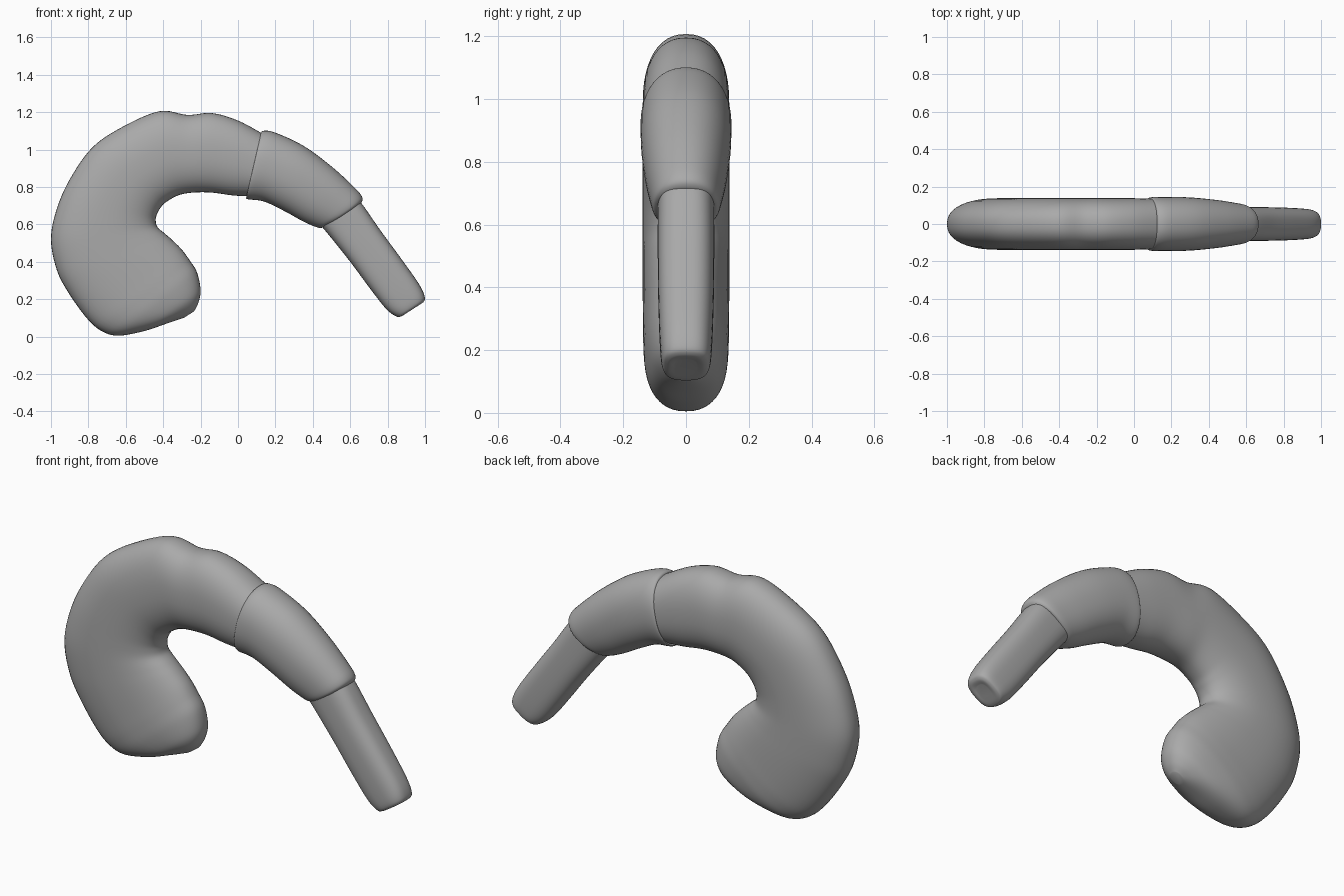
import bpy
import bmesh
from math import cos, sin, tau
from mathutils import Vector

cube = bpy.data.objects.get("Cube")
if cube:
    bpy.data.objects.remove(cube)

grey = bpy.data.materials.new("neutral_grey")
grey.use_nodes = True
GREY = (0.4, 0.4, 0.4, 1)
grey.diffuse_color = GREY
grey.node_tree.nodes["Principled BSDF"].inputs["Base Color"].default_value = GREY

SIDES = 48
STEPS = 6


def smooth(rows):
    """Catmull-Rom interpolation of section rows."""
    rows = [Vector(r) for r in rows]
    out = []
    for i in range(len(rows) - 1):
        a, b, c, d = (rows[min(max(i + k, 0), len(rows) - 1)] for k in (-1, 0, 1, 2))
        for s in range(STEPS):
            t = s / STEPS
            out.append(b + (c - a) * (t / 2) + (a * 2 - b * 5 + c * 4 - d) * (t * t / 2)
                       + (b * 3 - a - c * 3 + d) * (t ** 3 / 2))
    return out + [rows[-1]]


def loft(name, rows, power):
    """Skin rounded sections: outer x, outer z, inner x, inner z, half depth."""
    bm = bmesh.new()
    rings = []
    for ox, oz, ix, iz, depth in smooth(rows):
        outer, inner = Vector((ox, 0, oz)), Vector((ix, 0, iz))
        mid, half = (outer + inner) / 2, (outer - inner) / 2
        ring = []
        for k in range(SIDES):
            c, s = cos(tau * k / SIDES), sin(tau * k / SIDES)
            u = abs(c) ** (2 / power) * (1 if c > 0 else -1)
            v = abs(s) ** (2 / power) * (1 if s > 0 else -1)
            ring.append(bm.verts.new(mid + half * u + Vector((0, depth * v, 0))))
        rings.append(ring)
    for r, q in zip(rings, rings[1:]):
        for k in range(SIDES):
            n = (k + 1) % SIDES
            bm.faces.new((r[k], r[n], q[n], q[k]))
    bm.faces.new(rings[0])
    bm.faces.new(rings[-1])
    bmesh.ops.recalc_face_normals(bm, faces=bm.faces)
    mesh = bpy.data.meshes.new(name)
    bm.to_mesh(mesh)
    bm.free()
    mesh.materials.append(grey)
    obj = bpy.data.objects.new(name, mesh)
    bpy.context.collection.objects.link(obj)
    bpy.ops.object.select_all(action="DESELECT")
    obj.select_set(True)
    bpy.context.view_layer.objects.active = obj
    bpy.ops.object.shade_smooth_by_angle(angle=0.8)


# Curled main body, from the sleeve seam round to the blunt end
loft("curled_body", [
    (.14, 1.08, .06, .75, .135), (0, 1.155, -.03, .755, .138),
    (-.14, 1.195, -.14, .77, .138), (-.27, 1.185, -.24, .77, .138),
    (-.42, 1.205, -.32, .755, .138), (-.62, 1.12, -.39, .715, .138),
    (-.78, 1.01, -.42, .68, .138), (-.9, .84, -.435, .65, .138),
    (-.97, .68, -.44, .62, .138), (-1, .52, -.43, .585, .138),
    (-.97, .36, -.39, .55, .138), (-.91, .24, -.35, .515, .138),
    (-.81, .1, -.3, .465, .137), (-.73, .03, -.26, .41, .136),
    (-.64, .005, -.22, .345, .13), (-.5, .03, -.2, .25, .108),
    (-.38, .07, -.212, .18, .07), (-.29, .1, -.235, .135, .03)], 2.3)

# Slightly raised sleeve with a rounded shoulder
loft("sleeve", [
    (.12, 1.08, .05, .75, .13), (.135, 1.1, .05, .735, .143),
    (.2, 1.09, .14, .722, .145), (.35, 1.02, .25, .67, .142),
    (.5, .91, .35, .615, .13), (.62, .8, .42, .585, .115),
    (.662, .75, .45, .582, .107), (.662, .72, .475, .592, .097),
    (.64, .7, .5, .61, .08)], 2.2)

# Straight narrow tip with a softened flat end
loft("narrow_tip", [
    (.62, .76, .42, .62, .09), (.67, .7, .48, .55, .09),
    (.76, .57, .6, .4, .09), (.87, .42, .7, .265, .088),
    (.965, .285, .79, .15, .083), (.998, .215, .845, .108, .076),
    (.992, .185, .87, .107, .06), (.965, .17, .9, .125, .035)], 2.8)
